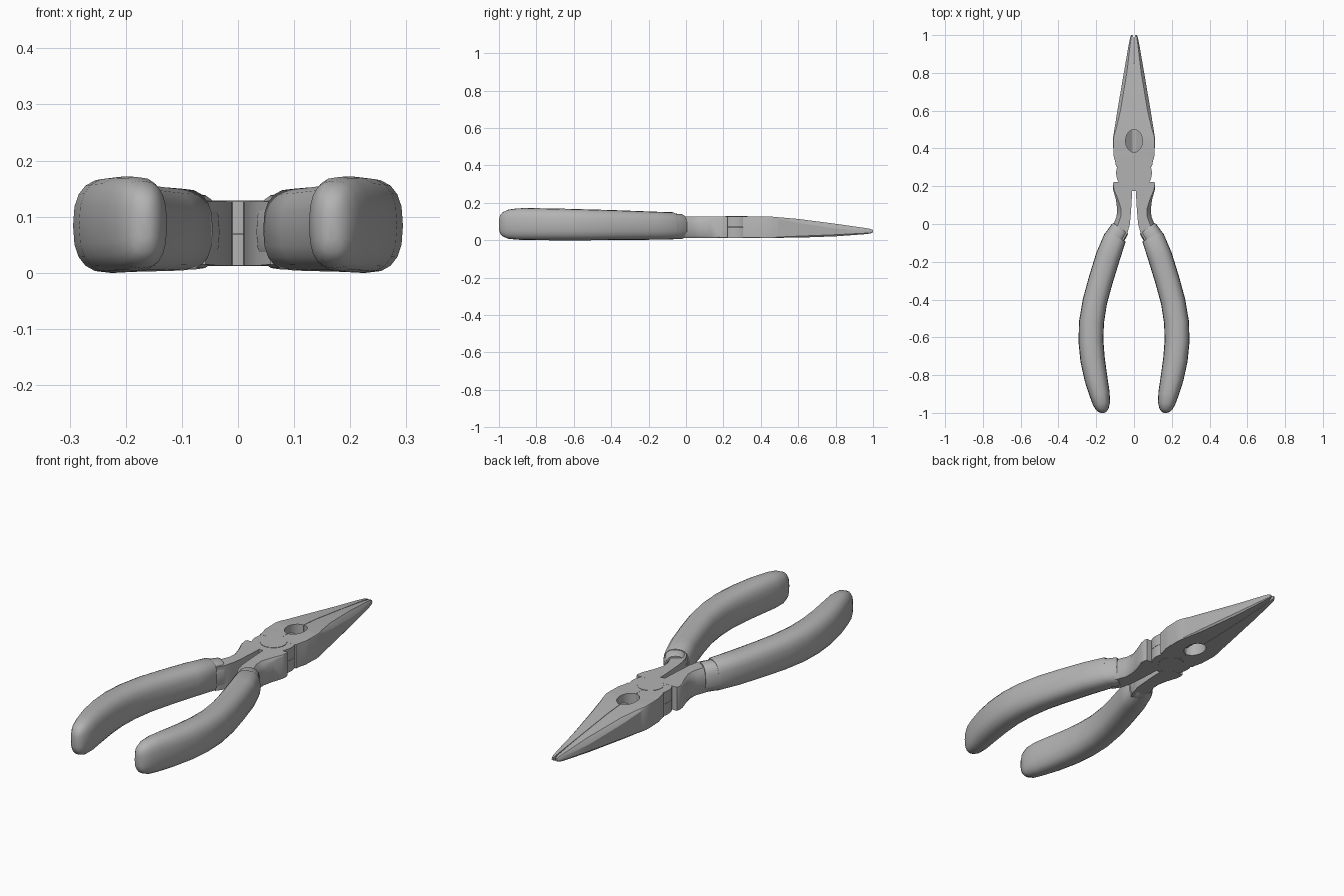
import bpy, bmesh, math
from mathutils import Vector

if "Cube" in bpy.data.objects:
    bpy.data.objects.remove(bpy.data.objects["Cube"])

steel = bpy.data.materials.new("dark_grey")
steel.diffuse_color = (0.45, 0.45, 0.45, 1)
steel.use_nodes = True
steel.node_tree.nodes["Principled BSDF"].inputs["Base Color"].default_value = steel.diffuse_color


def finish(name, bm, mirror=True, angle=35):
    bmesh.ops.recalc_face_normals(bm, faces=bm.faces)
    me = bpy.data.meshes.new(name)
    bm.to_mesh(me)
    bm.free()
    me.materials.append(steel)
    ob = bpy.data.objects.new(name, me)
    bpy.context.collection.objects.link(ob)
    bpy.ops.object.select_all(action='DESELECT')
    ob.select_set(True)
    bpy.context.view_layer.objects.active = ob
    bpy.ops.object.shade_smooth_by_angle(angle=math.radians(angle))
    if mirror:
        ob.modifiers.new("Mirror", 'MIRROR')
    return ob


def loft(name, rings, angle=35):
    bm = bmesh.new()
    rows = [[bm.verts.new(p) for p in r] for r in rings]
    n = len(rows[0])
    for a, b in zip(rows, rows[1:]):
        for i in range(n):
            j = (i + 1) % n
            bm.faces.new((a[i], a[j], b[j], b[i]))
    bm.faces.new(rows[0])
    bm.faces.new(rows[-1])
    return finish(name, bm, True, angle)


def bar_section(y, g, w, zb, zt, c, k=0.7):
    """Half-bar section: flat inside wall at g, outer wall at w, top bevel c (fraction of height)."""
    h = zt - zb
    m = g + (w - g) * (1 - (1 - k) * min(1, c * 3 + 0.02))
    r = 0.35 * c + 0.01
    return [(g, y, zb), (w - (w - g) * r, y, zb), (w, y, zb + h * r),
            (w, y, zt - h * c - 0.001), (m + (w - m) * 0.5, y, zt - h * c * 0.4), (m, y, zt), (g, y, zt)]


def lerp_table(table, y):
    for a, b in zip(table, table[1:]):
        if a[0] <= y <= b[0]:
            t = (y - a[0]) / (b[0] - a[0])
            return [p + (q - p) * t for p, q in zip(a, b)]
    return table[-1]


# Jaws: tapered half-bars whose inner wall bends around the oval hole
jaw = [  # y, inner x, outer x, bottom z, top z, bevel
    (0.305, 0.001, 0.096, 0.013, 0.127, 0.0),
    (0.325, 0.001, 0.098, 0.013, 0.127, 0.0),
    (0.36, 0.001, 0.108, 0.013, 0.127, 0.0),
    (0.45, 0.001, 0.112, 0.013, 0.127, 0.03),
    (0.60, 0.001, 0.088, 0.014, 0.114, 0.2),
    (0.80, 0.001, 0.054, 0.021, 0.088, 0.35),
    (0.95, 0.002, 0.028, 0.032, 0.067, 0.42),
    (0.985, 0.003, 0.021, 0.036, 0.061, 0.42),
    (1.0, 0.006, 0.015, 0.042, 0.055, 0.42)]
HY, HX, HR = 0.44, 0.045, 0.06
ys = sorted({r[0] for r in jaw} - {0.45} |
            {round(HY - HR * math.cos(math.pi * i / 10), 4) for i in range(11)})
rings = []
for y in ys:
    _, g, w, zb, zt, c = lerp_table(jaw, y)
    g = max(g, HX * math.sqrt(max(0, 1 - ((y - HY) / HR) ** 2)))
    rings.append(bar_section(y, g, w, zb, zt, c))
loft("jaws", rings, 25)

# V-shaped web closing the hole part-way down
bm = bmesh.new()
for z in (0.05, 0.046):
    half = [bm.verts.new((HX * math.sin(math.pi * i / 10), HY - HR * math.cos(math.pi * i / 10),
                          z + 0.04 * math.sin(math.pi * i / 10))) for i in range(11)]
    for i in range(5):
        q = [half[i], half[i + 1], half[9 - i], half[10 - i]]
        bm.faces.new(q if i < 4 else (half[4], half[5], half[6]))
finish("hole_web", bm)

# Arms between the joint and the grips
arm = [(0.222, 0.012, 0.107, 0.013, 0.127, 0.0),
       (0.21, 0.012, 0.111, 0.013, 0.127, 0.0),
       (0.18, 0.010, 0.110, 0.013, 0.127, 0.05),
       (0.13, 0.012, 0.096, 0.013, 0.127, 0.15),
       (0.08, 0.015, 0.089, 0.013, 0.127, 0.3),
       (0.04, 0.018, 0.092, 0.013, 0.127, 0.35),
       (0.0, 0.022, 0.108, 0.013, 0.128, 0.3),
       (-0.05, 0.035, 0.122, 0.013, 0.128, 0.3),
       (-0.09, 0.058, 0.118, 0.015, 0.127, 0.3)]
loft("arms", [bar_section(*r) for r in arm])


# Joint: two stacked half-thickness discs and a nearly flush rivet
def disc(name, r, z0, z1):
    bm = bmesh.new()
    bmesh.ops.create_cone(bm, cap_ends=True, segments=32, radius1=r, radius2=r, depth=z1 - z0)
    bmesh.ops.translate(bm, verts=bm.verts, vec=(0, 0.27, (z0 + z1) / 2))
    return finish(name, bm, False)


disc("joint_lower", 0.095, 0.0133, 0.0695)
disc("joint_upper", 0.095, 0.0705, 0.1267)
disc("rivet", 0.058, 0.012, 0.1285)


# Swept rounded-box sections for collar and grip
def sweep(name, path, n=20, power=2.6):
    rings = []
    for i, (x, y, hw, zb, zt) in enumerate(path):
        a, b = path[max(i - 1, 0)], path[min(i + 1, len(path) - 1)]
        t = Vector((b[0] - a[0], b[1] - a[1])).normalized()
        side = Vector((-t.y, t.x))
        ring = []
        for s in range(n):
            q = 2 * math.pi * s / n
            u = math.copysign(abs(math.cos(q)) ** (2 / power), math.cos(q)) * hw
            v = math.copysign(abs(math.sin(q)) ** (2 / power), math.sin(q))
            ring.append((x + side.x * u, y + side.y * u, (zb + zt) / 2 + v * (zt - zb) / 2))
        rings.append(ring)
    return loft(name, rings, 40)


sweep("collars", [(0.071, -0.022, 0.047, 0.009, 0.136), (0.076, -0.029, 0.051, 0.006, 0.141),
                  (0.105, -0.075, 0.054, 0.006, 0.143)])

sweep("grips", [(0.097, -0.066, 0.056, 0.006, 0.146),
                (0.101, -0.074, 0.060, 0.004, 0.150),
                (0.137, -0.17, 0.065, 0.003, 0.153),
                (0.177, -0.30, 0.065, 0.002, 0.158),
                (0.207, -0.41, 0.065, 0.001, 0.162),
                (0.225, -0.52, 0.066, 0.0, 0.165),
                (0.228, -0.62, 0.066, 0.0, 0.168),
                (0.219, -0.72, 0.065, 0.0, 0.170),
                (0.201, -0.82, 0.061, 0.001, 0.172),
                (0.182, -0.90, 0.054, 0.003, 0.171),
                (0.172, -0.95, 0.046, 0.008, 0.164),
                (0.168, -0.98, 0.034, 0.020, 0.150),
                (0.167, -0.994, 0.022, 0.036, 0.133),
                (0.167, -1.0, 0.009, 0.058, 0.110)])
